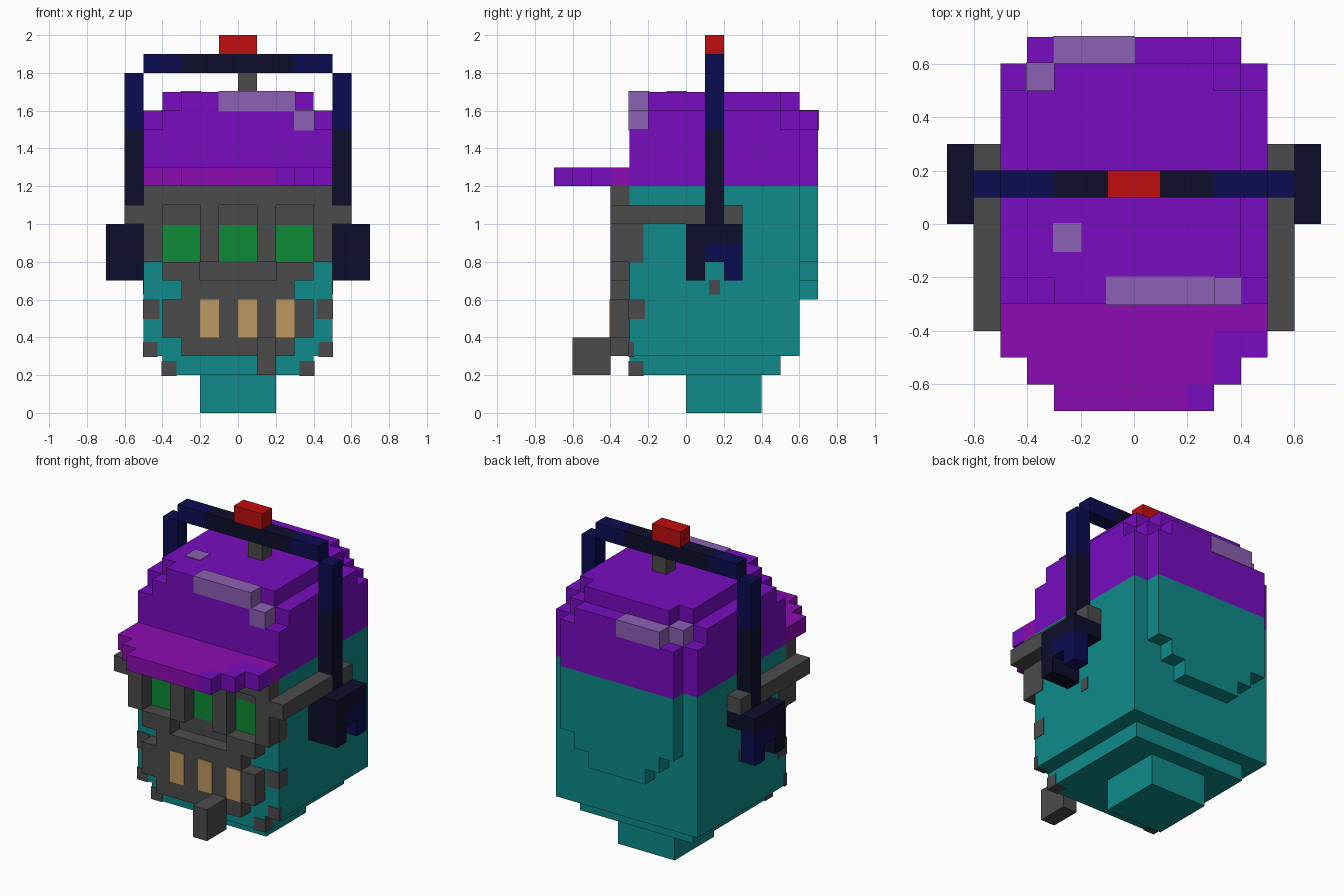
import bpy
import bmesh
from mathutils import Vector

CELL = 0.1     # edge of one block
SKIN = 0.04    # how far painted patches stand out, in blocks

if "Cube" in bpy.data.objects:
    bpy.data.objects.remove(bpy.data.objects["Cube"])


def linear(byte):
    c = byte / 255
    return c / 12.92 if c <= 0.04045 else ((c + 0.055) / 1.055) ** 2.4


def material(name, *rgb):
    colour = [linear(c) for c in rgb] + [1]
    mat = bpy.data.materials.new(name)
    mat.use_nodes = True
    mat.diffuse_color = colour
    bsdf = next(n for n in mat.node_tree.nodes if n.type == "BSDF_PRINCIPLED")
    bsdf.inputs["Base Color"].default_value = colour
    bsdf.inputs["Roughness"].default_value = 0.9
    return mat


purple = material("purple", 119, 12, 192)
magenta = material("magenta", 140, 12, 178)
lilac = material("lilac", 140, 96, 180)
teal = material("teal", 14, 139, 138)
grey = material("grey", 75, 75, 75)
green = material("green", 14, 139, 54)
tan = material("tan", 190, 152, 97)
navy = material("navy", 12, 12, 82)
dark = material("dark navy", 13, 13, 43)
red = material("red", 192, 14, 14)


def part(name, mat, boxes, mirror=False, grow=0.0):
    """One object from boxes given in blocks as x, x, y, y, z, z."""
    bm = bmesh.new()
    for x0, x1, y0, y1, z0, z1 in boxes:
        low = Vector((x0, y0, z0)) - Vector((grow,) * 3)
        high = Vector((x1, y1, z1)) + Vector((grow,) * 3)
        verts = bmesh.ops.create_cube(bm, size=1)["verts"]
        for v in verts:
            for i in range(3):
                v.co[i] = CELL * (high[i] if v.co[i] > 0 else low[i])
    mesh = bpy.data.meshes.new(name)
    bm.to_mesh(mesh)
    bm.free()
    mesh.materials.append(mat)
    obj = bpy.data.objects.new(name, mesh)
    bpy.context.collection.objects.link(obj)
    if mirror:
        mod = obj.modifiers.new("Mirror", "MIRROR")
        mod.use_mirror_merge = False
    return obj


def sym(half, *rest):
    return (-half, half) + rest


# Neck, jaw, head and the rounded back
part("neck", teal, [sym(2, 0, 4, 0, 2)])
part("head", teal, [sym(4, -3, 5, 2, 3), sym(5, -3, 6, 3, 12)])
part("head_back", teal, [sym(2, 6, 7, 6, 7), sym(3, 6, 7, 7, 8), sym(4, 6, 7, 8, 12)])

# Cap crown with stepped corners
part("cap_crown", purple, [
    sym(5, -3, 6, 12, 15), sym(4, 6, 7, 12, 15),
    sym(5, -2, 5, 15, 16), sym(4, -3, -2, 15, 16), sym(4, 5, 6, 15, 16), sym(3, 6, 7, 15, 16),
    sym(4, -2, 5, 16, 17), sym(3, -3, -2, 16, 17), sym(3, 5, 6, 16, 17)])
part("cap_highlights", lilac, [
    (-1, 3, -3, -2, 16, 17), (3, 4, -3, -2, 15, 16),
    (-3, 0, 6, 7, 15, 16), (-4, -3, 5, 6, 15, 16)], grow=SKIN)
part("cap_top_spot", lilac, [(-3, -2, -1, 0, 16.5, 17)], grow=SKIN)

# Brim with a purple worn edge on one side
part("brim", magenta, [(-5, 5, -4, -3, 12, 13), (-5, 3, -5, -4, 12, 13),
                       (-4, 3, -6, -5, 12, 13), (-3, 2, -7, -6, 12, 13)])
part("brim_edge", purple, [(3, 5, -5, -4, 12, 13), (3, 4, -6, -5, 12, 13),
                           (2, 3, -7, -6, 12, 13)])

# Goggle frame and face mask
part("goggle_frame", grey, [
    sym(5, -4, -3, 11, 12), sym(4, -4, -3, 7, 8)][:1])
part("goggle_posts", grey, [(1, 2, -4, -3, 8, 11), (4, 5, -4, -3, 8, 11),
                            (2, 4, -4, -3, 7, 8)], mirror=True)
part("goggle_recess", grey, [sym(4, -3, -2.9, 10, 11), sym(2, -3, -2.9, 7, 8)], grow=SKIN)
part("lenses", green, [(x, x + 2, -3 - SKIN, -2.9, 8, 10) for x in (-4, -1, 2)])
part("mask", grey, [sym(3, -4, -3, 6, 7), sym(4, -4, -3, 4, 6), sym(3, -4, -3, 3, 4)])
part("teeth", tan, [(x, x + 1, -4 - SKIN, -3.9, 4, 6) for x in (-2, 0, 2)])
part("mouth_pipe", grey, [(1, 2, -6, -4, 2, 4)])

# Goggle strap along the sides
part("strap", grey, [(5, 6, -4, 1, 10, 11), (5, 6, 2, 3, 10, 11)], mirror=True)

# Painted patches on the head
part("cheek_patches", grey, [
    (4.2, 5, -3, -2.2, 5, 6), (4.3, 5, -3, -2.8, 3, 3.7),
    (3.3, 4, -3, -2.3, 2, 2.7), (4.8, 5, -3, -2.3, 8, 10),
    (4.8, 5, 1.25, 1.75, 6.3, 7)], mirror=True, grow=SKIN)

# Headphones: band, cups and top button
part("band_top", dark, [sym(3, 1, 2, 18, 19)])
part("band_shoulder", navy, [(3, 5, 1, 2, 18, 19), (5, 6, 1, 2, 15, 18)], mirror=True)
part("band_arm", dark, [(5, 6, 1, 2, 10, 15)], mirror=True)
part("ear_cup", dark, [(5, 7, 0, 3, 9, 10), (5, 7, 0, 1, 7, 9)], mirror=True)
part("ear_cup_pad", navy, [(6, 7, 1, 3, 8, 9), (6, 7, 2, 3, 7, 8)], mirror=True)
part("band_stub", grey, [(0, 1, 1, 2, 17, 18)])
part("top_button", red, [sym(1, 1, 2, 19, 20)])
